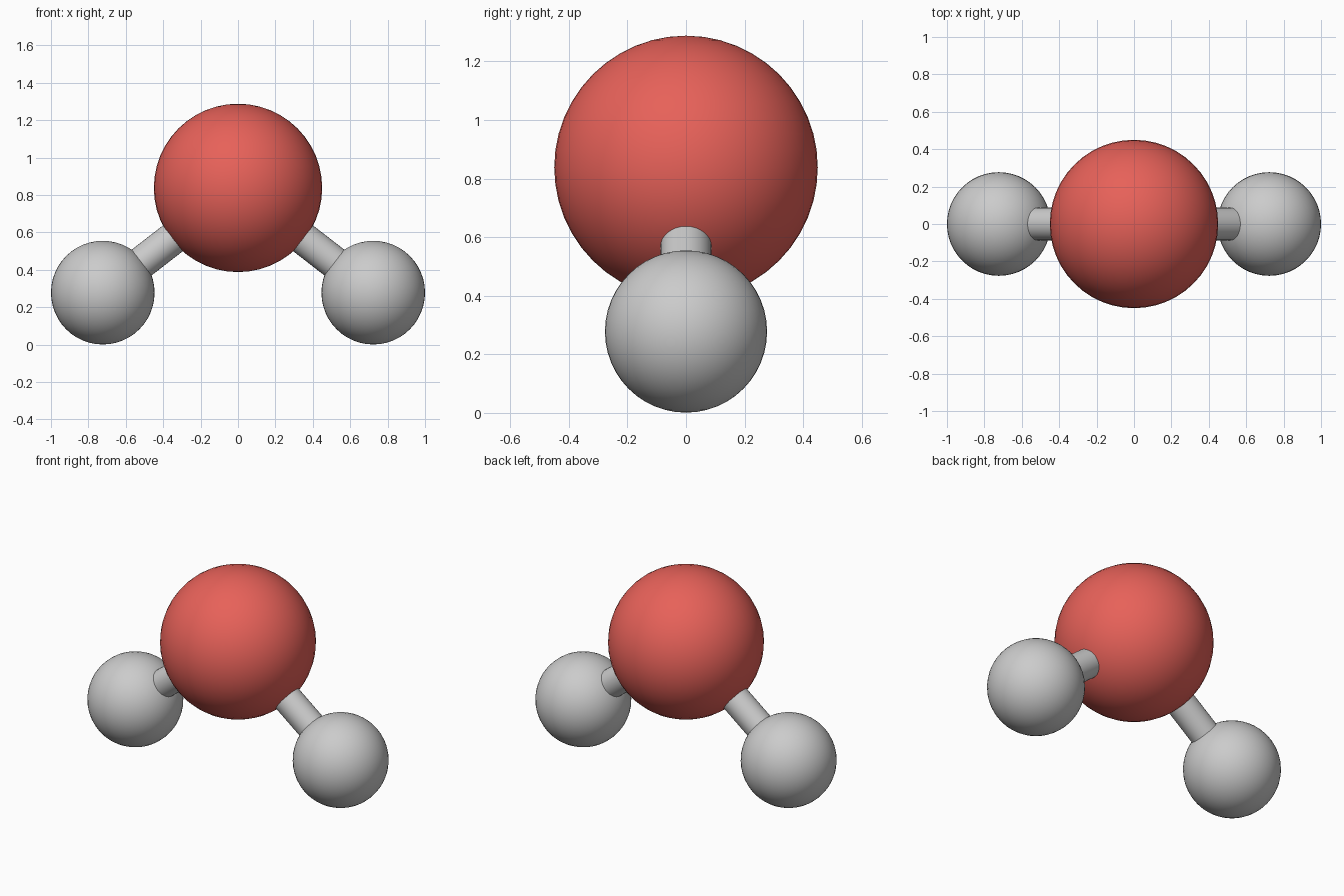
import bpy
from mathutils import Vector

if "Cube" in bpy.data.objects:
    bpy.data.objects.remove(bpy.data.objects["Cube"])

CENTRE = Vector((0, 0, 0.838))
END_R = 0.277


def finish(name, mat=None):
    ob = bpy.context.object
    ob.name = name
    bpy.ops.object.shade_smooth_by_angle()
    if mat:
        ob.data.materials.append(mat)
    return ob


def ball(name, loc, radius, mat=None):
    bpy.ops.mesh.primitive_uv_sphere_add(segments=48, ring_count=24, radius=radius, location=loc)
    return finish(name, mat)


def rod(name, a, b, radius):
    d = b - a
    bpy.ops.mesh.primitive_cylinder_add(vertices=32, radius=radius, depth=d.length, location=(a + b) / 2)
    bpy.context.object.rotation_euler = d.to_track_quat('Z', 'Y').to_euler()
    return finish(name)


red = bpy.data.materials.new("red")
red.diffuse_color = (0.8, 0.12, 0.1, 1)
red.use_nodes = True
red.node_tree.nodes["Principled BSDF"].inputs["Base Color"].default_value = red.diffuse_color

# Large central atom
ball("central_atom", CENTRE, 0.45, red)

# Small outer atoms and the bonds joining them to the centre
for side, s in (("left", -1), ("right", 1)):
    end = Vector((s * (1 - END_R), 0, END_R + 0.001))
    ball(side + "_atom", end, END_R)
    rod(side + "_bond", CENTRE, end, 0.087)
